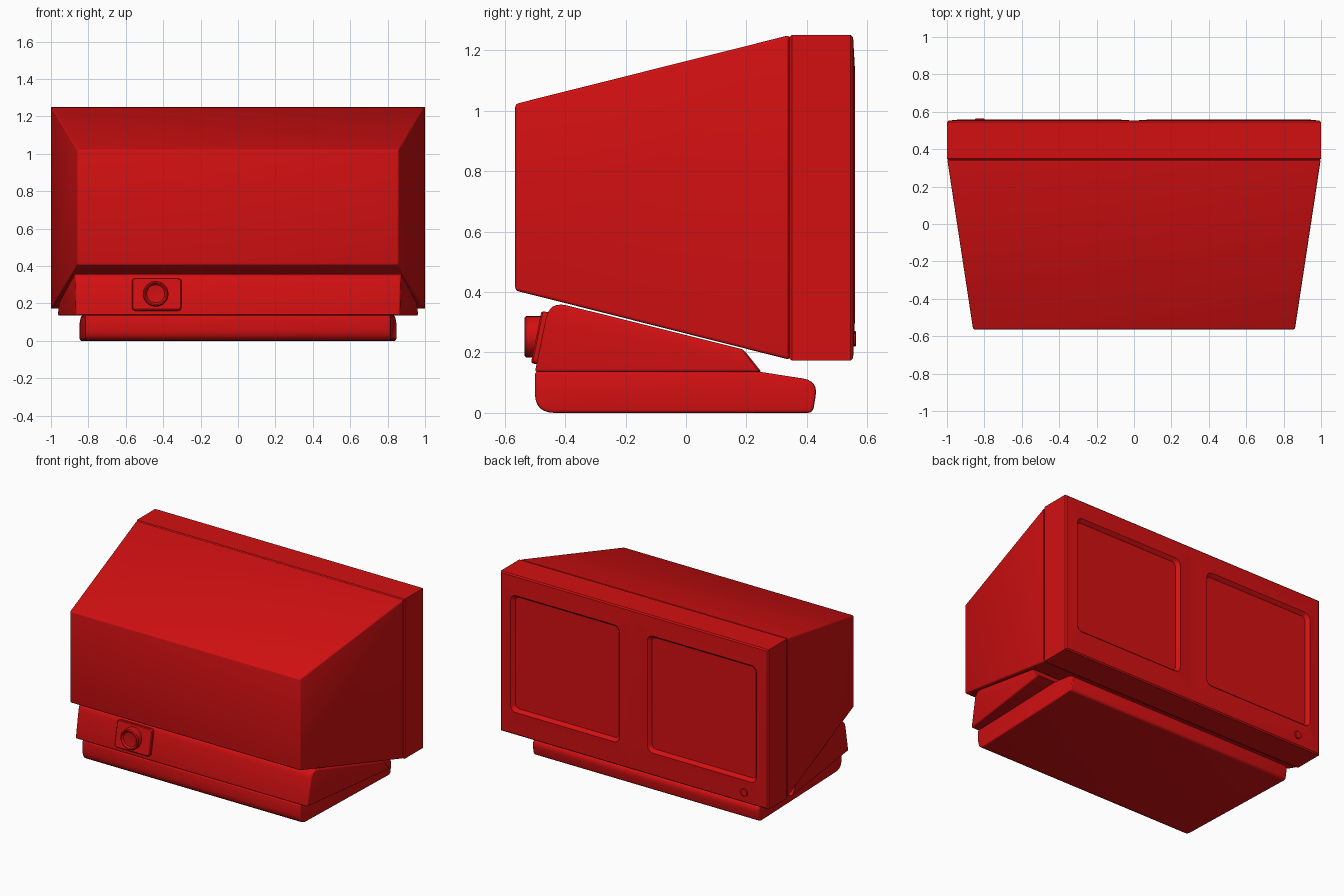
import bpy, bmesh
from math import sin, cos, pi, radians

cube = bpy.data.objects.get("Cube")
if cube:
    bpy.data.objects.remove(cube, do_unlink=True)

RED = (0.65, 0.005, 0.006, 1)
red = bpy.data.materials.new("red_plastic")
red.use_nodes = True
red.diffuse_color = RED
red.node_tree.nodes["Principled BSDF"].inputs["Base Color"].default_value = RED


def finish(bm, name, bevel=0.0, mirror=False):
    """Turn a bmesh into a shaded object with its modifiers applied."""
    mesh = bpy.data.meshes.new(name)
    bm.to_mesh(mesh)
    bm.free()
    obj = bpy.data.objects.new(name, mesh)
    bpy.context.collection.objects.link(obj)
    mesh.materials.append(red)
    bpy.ops.object.select_all(action="DESELECT")
    obj.select_set(True)
    bpy.context.view_layer.objects.active = obj
    if mirror:
        obj.modifiers.new("Mirror", "MIRROR")
    if bevel:
        mod = obj.modifiers.new("Bevel", "BEVEL")
        mod.width, mod.segments = bevel, 3
        mod.limit_method, mod.angle_limit = "ANGLE", radians(35)
    for mod in list(obj.modifiers):
        bpy.ops.object.modifier_apply(modifier=mod.name)
    bpy.ops.object.shade_smooth_by_angle(angle=radians(30))
    return obj


def rounded_rect(y, x0, x1, z0, z1, r=0.0, seg=6):
    """Loop of points around a rectangle in the xz plane."""
    centres = [(x1 - r, z1 - r), (x0 + r, z1 - r), (x0 + r, z0 + r), (x1 - r, z0 + r)]
    loop = []
    for k, (cx, cz) in enumerate(centres):
        for i in range(seg + 1):
            a = (k + i / seg) * pi / 2
            loop.append((cx + r * cos(a), y, cz + r * sin(a)))
    return loop


def disc(y, r):
    return rounded_rect(y, -r, r, -r, r, r, 8)


def loft(loops):
    """Skin matching loops and cap both ends."""
    bm = bmesh.new()
    rings = [[bm.verts.new(p) for p in loop] for loop in loops]
    n = len(rings[0])
    for a, b in zip(rings, rings[1:]):
        for i in range(n):
            j = (i + 1) % n
            bm.faces.new((a[i], a[j], b[j], b[i]))
    bm.faces.new(rings[0])
    bm.faces.new(rings[-1])
    bmesh.ops.remove_doubles(bm, verts=bm.verts, dist=1e-5)
    bmesh.ops.recalc_face_normals(bm, faces=bm.faces)
    return bm


def fillet(points, seg=6):
    """Round the corners of a (y, z, radius) side profile."""
    out = []
    for i, (y, z, r) in enumerate(points):
        if not r:
            out.append((y, z))
            continue
        ends = []
        for q in (points[i - 1], points[(i + 1) % len(points)]):
            dy, dz = q[0] - y, q[1] - z
            d = (dy * dy + dz * dz) ** 0.5
            ends.append((y + dy / d * r, z + dz / d * r))
        (ay, az), (by, bz) = ends
        for k in range(seg + 1):
            t = k / seg
            s = 1 - t
            out.append((s * s * ay + 2 * s * t * y + t * t * by,
                        s * s * az + 2 * s * t * z + t * t * bz))
    return out


def tapered_prism(profile, front, back):
    """Side profile widened in x from front half width to back half width."""
    pts = fillet(profile)
    y0, y1 = min(p[0] for p in pts), max(p[0] for p in pts)
    half = lambda y: front + (back - front) * (y - y0) / (y1 - y0)
    return loft([[(s * half(y), y, z) for y, z in pts] for s in (-1, 1)])


# Tapered main housing
finish(loft([rounded_rect(-0.565, -0.86, 0.86, 0.405, 1.022),
             rounded_rect(0.343, -0.998, 0.998, 0.176, 1.25)]),
       "housing", bevel=0.01)

# Screen frame: one half with a raised rim and recessed panel, then mirrored
bm = loft([
    rounded_rect(0.343, 0, 0.994, 0.179, 1.244),
    rounded_rect(0.350, 0, 1.0, 0.173, 1.25),
    rounded_rect(0.545, 0, 1.0, 0.173, 1.25),
    rounded_rect(0.553, 0, 0.992, 0.181, 1.242),
    rounded_rect(0.560, 0.105, 0.917, 0.33, 1.12, 0.04),
    rounded_rect(0.555, 0.111, 0.911, 0.336, 1.114, 0.036),
    rounded_rect(0.537, 0.124, 0.898, 0.349, 1.101, 0.028),
])
inner = [f for f in bm.faces if all(abs(v.co.x) < 1e-4 for v in f.verts)]
bmesh.ops.delete(bm, geom=inner, context="FACES")
finish(bm, "screen_frame", mirror=True)

# Wedge-shaped tilt mount under the housing
finish(tapered_prism([(-0.5, 0.135, 0), (-0.452, 0.37, 0.06),
                      (0.19, 0.21, 0), (0.25, 0.135, 0)], 0.865, 0.965),
       "tilt_mount", bevel=0.01)

# Foot
finish(tapered_prism([(-0.5, 0, 0.065), (0.42, 0, 0.02), (0.437, 0.106, 0.05),
                      (0.25, 0.135, 0), (-0.5, 0.137, 0)], 0.815, 0.847),
       "foot", bevel=0.01)

# Plate that follows the slope of the mount
plate = finish(loft([rounded_rect(0.02, -0.132, 0.132, -0.088, 0.088, 0.018),
                     rounded_rect(-0.015, -0.132, 0.132, -0.088, 0.088, 0.018),
                     rounded_rect(-0.02, -0.127, 0.127, -0.083, 0.083, 0.015)]),
               "knob_plate")
plate.location = (-0.435, -0.476, 0.247)
plate.rotation_euler.x = -0.2

# Dished knob
knob = finish(loft([disc(0.06, 0.068), disc(0.006, 0.068), disc(0.0, 0.063),
                    disc(0.0, 0.057), disc(0.01, 0.048), disc(0.013, 0.02)]),
              "knob")
knob.location = (-0.44, -0.535, 0.252)

# Power button on the screen frame
button = finish(loft([disc(-0.025, 0.026), disc(-0.003, 0.026), disc(0.0, 0.022)]),
                "power_button")
button.location = (-0.825, 0.563, 0.245)
